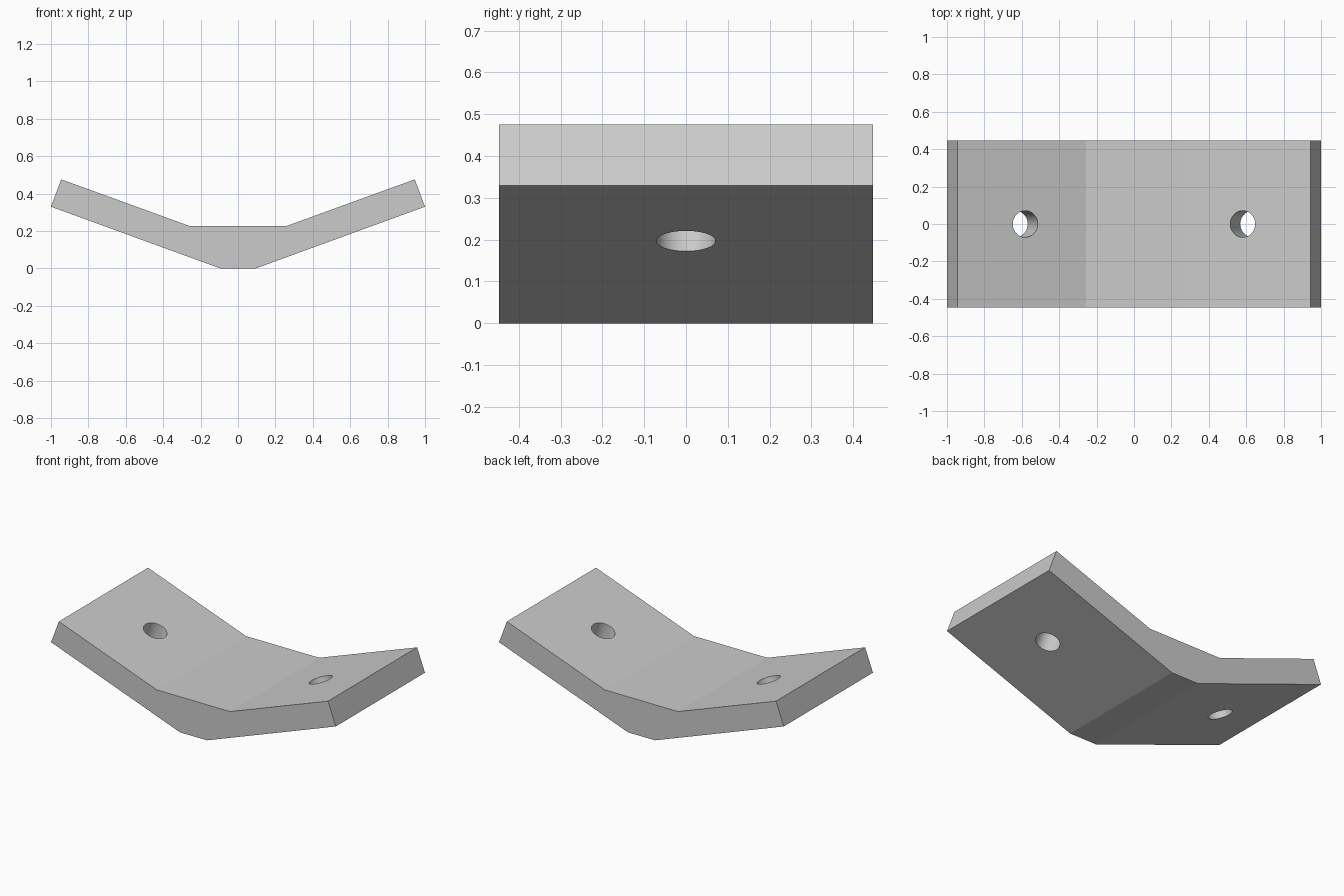
import bpy
import bmesh
import math
from mathutils import Matrix, Vector

cube = bpy.data.objects.get("Cube")
if cube:
    bpy.data.objects.remove(cube, do_unlink=True)

HALF_DEPTH = 0.447
ANGLE = math.radians(20)
HOLE_RADIUS = 0.071

grey = bpy.data.materials.new("light_grey")
grey.use_nodes = True
colour = (0.6, 0.6, 0.6, 1)
grey.diffuse_color = colour
grey.node_tree.nodes["Principled BSDF"].inputs["Base Color"].default_value = colour


def add_object(name, bm):
    bmesh.ops.recalc_face_normals(bm, faces=bm.faces)
    mesh = bpy.data.meshes.new(name)
    bm.to_mesh(mesh)
    bm.free()
    mesh.materials.append(grey)
    obj = bpy.data.objects.new(name, mesh)
    bpy.context.collection.objects.link(obj)
    return obj


# Bent plate: mirrored half profile extruded along y
half = [(0.095, 0), (1, 0.33), (0.945, 0.476), (0.257, 0.226)]
outline = half + [(-x, z) for x, z in reversed(half)]
bm = bmesh.new()
face = bm.faces.new([bm.verts.new((x, -HALF_DEPTH, z)) for x, z in outline])
result = bmesh.ops.extrude_face_region(bm, geom=[face])
moved = [v for v in result["geom"] if isinstance(v, bmesh.types.BMVert)]
bmesh.ops.translate(bm, verts=moved, vec=(0, 2 * HALF_DEPTH, 0))
plate = add_object("bent_plate", bm)

# Bolt holes, square to each sloping arm
cutters = []
for side, label in ((1, "left"), (-1, "right")):
    bm = bmesh.new()
    place = Matrix.Translation(Vector((side * 0.608, 0, 0.27)))
    bmesh.ops.create_cone(bm, cap_ends=True, segments=48, radius1=HOLE_RADIUS,
                          radius2=HOLE_RADIUS, depth=0.4,
                          matrix=place @ Matrix.Rotation(-side * ANGLE, 4, "Y"))
    cutter = add_object(label + "_hole_cutter", bm)
    cutter.hide_render = True
    cutters.append(cutter)
    cut = plate.modifiers.new(label + "_hole", "BOOLEAN")
    cut.operation = "DIFFERENCE"
    cut.solver = "EXACT"
    cut.object = cutter

# Apply the cuts and remove the helpers
bpy.ops.object.select_all(action="DESELECT")
plate.select_set(True)
bpy.context.view_layer.objects.active = plate
for modifier in list(plate.modifiers):
    bpy.ops.object.modifier_apply(modifier=modifier.name)
for cutter in cutters:
    bpy.data.objects.remove(cutter, do_unlink=True)
bpy.ops.object.shade_smooth_by_angle(angle=math.radians(15))
